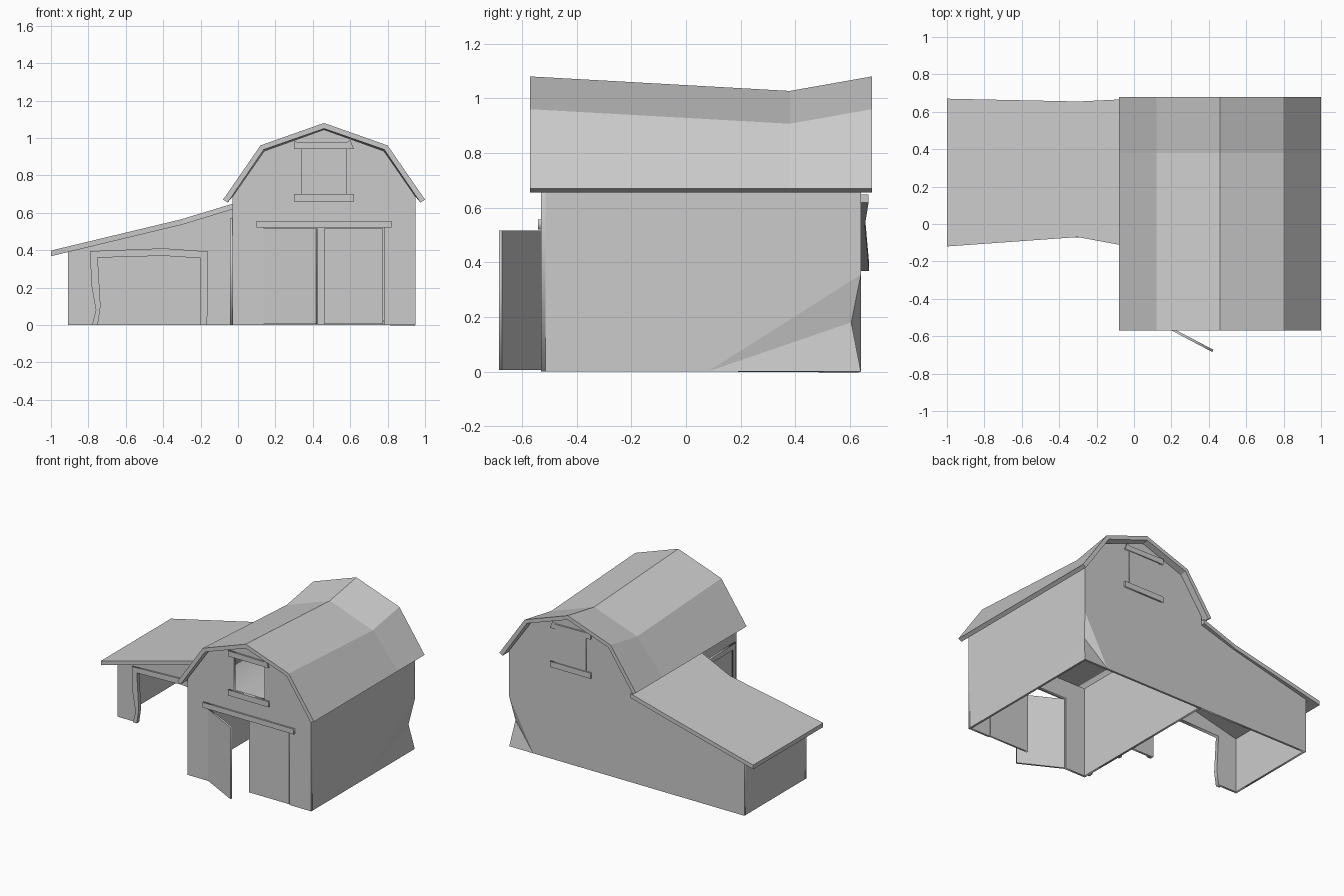
import bpy, bmesh, math
from mathutils import Vector

if "Cube" in bpy.data.objects:
    bpy.data.objects.remove(bpy.data.objects["Cube"])


def panel(name, loops, d0, d1, axis='Y'):
    """Flat panel with optional holes; outlines are (x,z) or, for axis X, (y,z)."""
    cu = bpy.data.curves.new(name, 'CURVE')
    cu.dimensions = '2D'
    cu.fill_mode = 'BOTH'
    cu.extrude = abs(d1 - d0) / 2
    for loop in loops:
        sp = cu.splines.new('POLY')
        sp.points.add(len(loop) - 1)
        for p, (u, v) in zip(sp.points, loop):
            p.co = (u, v, 0, 1)
        sp.use_cyclic_u = True
    ob = bpy.data.objects.new(name, cu)
    bpy.context.collection.objects.link(ob)
    mid = (d0 + d1) / 2
    if axis == 'Y':
        ob.rotation_euler = (math.pi / 2, 0, 0)
        ob.location = (0, mid, 0)
    else:
        ob.rotation_euler = (math.pi / 2, 0, math.pi / 2)
        ob.location = (mid, 0, 0)
    bpy.ops.object.select_all(action='DESELECT')
    bpy.context.view_layer.objects.active = ob
    ob.select_set(True)
    bpy.ops.object.convert(target='MESH')
    return bpy.context.object


def mesh(name, verts, faces):
    bm = bmesh.new()
    vs = [bm.verts.new(v) for v in verts]
    for f in faces:
        bm.faces.new([vs[i] for i in f])
    bmesh.ops.recalc_face_normals(bm, faces=bm.faces)
    me = bpy.data.meshes.new(name)
    bm.to_mesh(me)
    bm.free()
    ob = bpy.data.objects.new(name, me)
    bpy.context.collection.objects.link(ob)
    return ob


def loft(name, rings):
    """Closed solid through a row of equal-length rings."""
    n = len(rings[0])
    faces = [(k * n + i, k * n + (i + 1) % n, (k + 1) * n + (i + 1) % n, (k + 1) * n + i)
             for k in range(len(rings) - 1) for i in range(n)]
    # end caps as strips of quads (outer point i faces inner point n-1-i)
    for base in (0, (len(rings) - 1) * n):
        faces += [(base + i, base + i + 1, base + n - 2 - i, base + n - 1 - i)
                  for i in range(n // 2 - 1)]
    return mesh(name, [v for r in rings for v in r], faces)


def rect(a, b, c, d):
    return [(a, c), (b, c), (b, d), (a, d)]


T = 0.015  # wall thickness
gable = [(0.95, 0.685), (0.78, 0.93), (0.46, 1.045), (0.14, 0.93), (-0.03, 0.685)]
window = rect(0.34, 0.58, 0.70, 0.94)

# Barn front wall with doorway notch and loft window
panel("barn_front_wall", [
    [(-0.03, 0), (0.14, 0), (0.14, 0.52), (0.78, 0.52), (0.78, 0), (0.95, 0)] + gable,
    window], -0.53, -0.53 + T)

# Barn left wall
panel("barn_left_wall", [rect(-0.53 + T, 0.64 - T, 0, 0.685)], -0.03, -0.03 + T, 'X')

# Barn right and back walls sharing a dented corner
verts = [(0.95, -0.53, 0), (0.95, 0.08, 0), (0.95, 0.64, 0), (0.925, 0.605, 0.18),
         (0.95, 0.64, 0.355), (0.95, 0.64, 0.685), (0.95, -0.53, 0.685),
         (0.76, 0.64, 0), (-0.03, 0.64, 0)] + [(x, 0.64, z - 0.004) for x, z in gable[1:]]
walls = mesh("barn_right_and_back_walls", verts, [
    (0, 1, 4, 5, 6), (1, 3, 4), (1, 2, 3),
    (3, 7, 4), (2, 7, 3), (4, 7, 8, 12, 11, 10, 9, 5)])
if walls.data.polygons[0].normal.x < 0:
    walls.data.flip_normals()
sol = walls.modifiers.new("thickness", 'SOLIDIFY')
sol.thickness = T
sol.offset = -1

# Loft floor
panel("loft_floor", [rect(-0.015, 0.935, 0.648, 0.66)], -0.515, 0.625)

# Gambrel roof, sagging near the back
outer = [(-0.08, 0.67), (0.12, 0.96), (0.46, 1.08), (0.80, 0.96), (1.0, 0.67)]
inner = [(0.975, 0.655), (0.782, 0.938), (0.46, 1.05), (0.138, 0.938), (-0.055, 0.655)]
rings = []
for y, sag in ((-0.57, 0), (0.38, 0.053), (0.68, 0)):
    rings.append([(x, y, z - (sag if z > 0.8 else 0)) for x, z in outer + inner])
loft("barn_roof", rings)

# Window trims on both gables, shutter on the back
top_trim = [(0.30, 0.94), (0.62, 0.94), (0.60, 0.99), (0.58, 0.975), (0.30, 0.98)]
for side, y0, y1 in (("front", -0.542, -0.53), ("back", 0.64, 0.652)):
    panel(side + "_window_top_trim", [top_trim], y0, y1)
    panel(side + "_window_sill", [rect(0.30, 0.62, 0.66, 0.70)], y0, y1)
panel("back_window_shutter", [window], 0.636, 0.645)

# Barn doors: right leaf closed, left leaf swung open
panel("door_header", [rect(0.10, 0.82, 0.52, 0.557)], -0.542, -0.53)
panel("right_door", [rect(0.46, 0.776, 0.005, 0.517)], -0.53, -0.517)
door = panel("left_door", [rect(0, 0.318, 0.005, 0.517)], 0, 0.013)
door.rotation_euler.z = math.atan2(-0.145, 0.275)
door.location = (0.14, -0.53, 0)

# Side door on the left wall
panel("side_door_frame", [[(-0.50, 0), (-0.47, 0), (-0.47, 0.53), (-0.20, 0.525), (-0.20, 0),
                           (-0.17, 0), (-0.165, 0.56), (-0.505, 0.57)]], -0.043, -0.03, 'X')
panel("side_door", [rect(-0.47, -0.20, 0.003, 0.528)], -0.034, -0.028, 'X')

# Lean-to shed walls
slope = [(-0.03, 0.62), (-0.30, 0.54), (-0.91, 0.394)]
opening = [(-0.20, 0), (-0.20, 0.357), (-0.40, 0.37), (-0.75, 0.36), (-0.735, 0.10), (-0.75, 0)]
panel("shed_front_wall", [[(-0.03, 0)] + slope + [(-0.91, 0)] + opening[::-1]], -0.06, -0.06 + T)
panel("shed_back_wall", [[(-0.03, 0)] + slope + [(-0.91, 0)]], 0.64 - T, 0.64)
panel("shed_left_wall", [rect(-0.06 + T, 0.64 - T, 0, 0.394)], -0.91, -0.91 + T, 'X')

# Crooked frame around the shed opening
frame = [(-0.78, 0), (-0.76, 0.08), (-0.785, 0.22), (-0.79, 0.395), (-0.40, 0.41),
         (-0.16, 0.393), (-0.165, 0)]
panel("shed_opening_frame", [frame + opening], -0.072, -0.06)

# Shed roof, bowed along its length
rings = []
for x, z, ya, yb in ((-1.0, 0.398, -0.12, 0.67), (-0.30, 0.566, -0.07, 0.655), (-0.03, 0.648, -0.12, 0.668)):
    rings.append([(x, ya, z), (x, yb, z), (x, yb, z - 0.03), (x, ya, z - 0.03)])
loft("shed_roof", rings)
